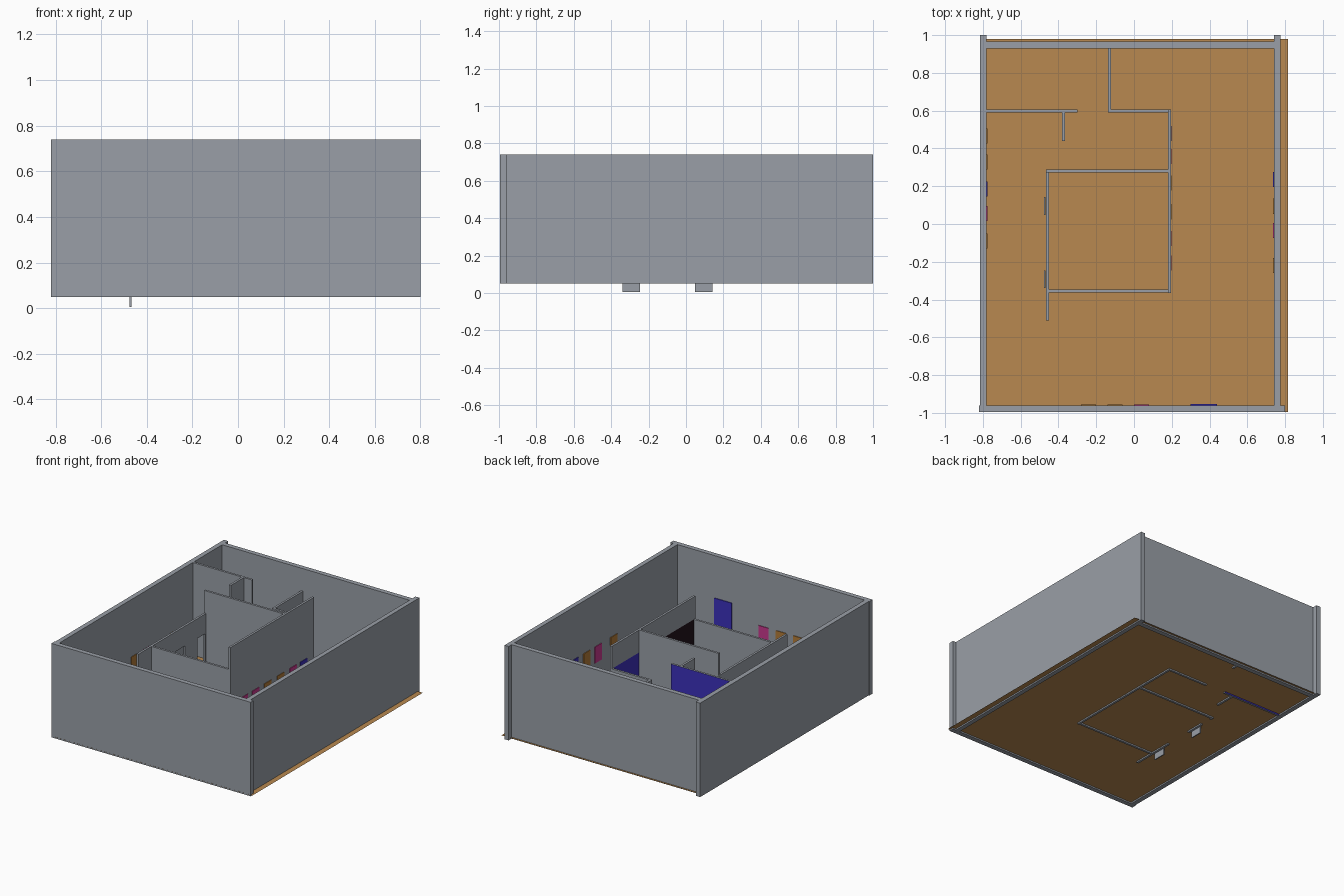
import bpy, bmesh

if "Cube" in bpy.data.objects:
    bpy.data.objects.remove(bpy.data.objects["Cube"])


def mat(name, r, g, b):
    m = bpy.data.materials.new(name)
    m.diffuse_color = (r, g, b, 1)
    m.use_nodes = True
    m.node_tree.nodes["Principled BSDF"].inputs["Base Color"].default_value = m.diffuse_color
    return m


GREY = mat("wall grey", 0.32, 0.345, 0.385)
FLOOR = mat("floor tan", 0.48, 0.25, 0.08)
BLUE = mat("blue", 0.045, 0.03, 0.50)
PINK = mat("magenta", 0.58, 0.04, 0.27)
BROWN = mat("picture brown", 0.45, 0.20, 0.04)
BLACK = mat("near black", 0.015, 0.006, 0.010)


def box(name, x, y, z, m, second=None, rule=None):
    """Box from (min, max) ranges; faces passing the rule get the second material."""
    bm = bmesh.new()
    bmesh.ops.create_cube(bm, size=1)
    for v in bm.verts:
        v.co = [r[0] if c < 0 else r[1] for c, r in zip(v.co, (x, y, z))]
    bm.normal_update()
    me = bpy.data.meshes.new(name)
    me.materials.append(m)
    if second:
        me.materials.append(second)
        for f in bm.faces:
            f.material_index = int(rule(f.normal))
    bm.to_mesh(me)
    bm.free()
    ob = bpy.data.objects.new(name, me)
    bpy.context.collection.objects.link(ob)
    return ob


Z0, MID, TOP = 0.05, 0.575, 0.74
T = 0.008  # half thickness of the inner walls

# floor sheet
bpy.ops.mesh.primitive_plane_add(size=1, location=(0.0075, -0.008, 0.06))
floor = bpy.context.object
floor.name = "floor"
floor.scale = (1.615, 1.976, 1)
floor.data.materials.append(FLOOR)

# outer walls
box("front_wall", (-0.82, 0.80), (-0.995, -0.96), (Z0, TOP), GREY)
box("back_wall", (-0.79, 0.75), (0.93, 0.965), (Z0, TOP), GREY)
box("left_wall", (-0.815, -0.78), (-0.965, 1.0), (Z0, TOP), GREY)
box("right_wall", (0.742, 0.775), (-0.965, 1.0), (Z0, TOP), GREY)


def wall_x(name, y, x0, x1, z0, z1, *extra):
    return box(name, (x0, x1), (y - T, y + T), (z0, z1), GREY, *extra)


def wall_y(name, x, y0, y1, z0, z1, *extra):
    return box(name, (x - T, x + T), (y0, y1), (z0, z1), GREY, *extra)


def faces_left(n):
    return n.x < -0.5


def faces_back(n):
    return n.y > 0.5


# full height partitions
wall_x("rear_left_partition", 0.597, -0.785, -0.30, Z0, TOP, BLUE, faces_back)
wall_y("partition_stub", -0.373, 0.44, 0.59, Z0, TOP)
wall_x("room_back_wall", 0.28, -0.465, 0.19, Z0, TOP)
# long partition: painted lower panels on its left side, grey band above
wall_y("long_partition_upper", 0.187, -0.365, 0.605, MID, TOP)
wall_y("long_partition_room", 0.187, -0.365, 0.28, Z0, MID, BLACK, faces_left)
wall_y("long_partition_rear", 0.187, 0.28, 0.605, Z0, MID, BLUE, faces_left)

# lower partitions
wall_x("room_front_wall", -0.355, -0.465, 0.185, Z0, MID)
wall_x("rear_partition", 0.597, -0.138, 0.185, Z0, MID)

# partitions with doorways
wall_y("rear_partition_lintel", -0.13, 0.59, 0.935, 0.43, MID)
wall_y("rear_partition_jamb", -0.13, 0.89, 0.935, Z0, 0.43)
wall_y("room_left_lintel", -0.458, -0.51, 0.285, 0.43, MID)
for y0, y1 in ((-0.51, -0.18), (0.03, 0.17), (0.26, 0.285)):
    wall_y("room_left_jamb", -0.458, y0, y1, Z0, 0.43)

# grey boards that hang below the left room wall
for y in (-0.293, 0.095):
    box("hanging_board", (-0.476, -0.468), (y - 0.047, y + 0.047), (0.005, 0.33), GREY)

# blue door on the inside of the front wall
box("front_door", (0.30, 0.44), (-0.961, -0.954), (Z0 + 0.012, 0.43), BLUE)

# pictures: (wall name, fixed range, runs along x?, z range, [(centre, colour)...])
W = 0.04
rows = (
    ("long_partition_picture", (0.194, 0.199), False, (0.20, 0.325),
     [(-0.206, PINK), (-0.077, PINK), (0.065, BROWN), (0.217, BROWN), (0.358, PINK), (0.48, BLUE)]),
    ("right_wall_picture", (0.737, 0.743), False, (0.235, 0.355),
     [(-0.22, BROWN), (-0.035, PINK), (0.094, BROWN), (0.235, BLUE)]),
    ("left_wall_picture", (-0.781, -0.775), False, (0.20, 0.32),
     [(-0.09, BROWN), (0.055, PINK), (0.186, BLUE), (0.328, BROWN), (0.465, BROWN)]),
    ("front_wall_picture", (-0.961, -0.955), True, (0.20, 0.325),
     [(0.04, PINK), (-0.10, BROWN), (-0.24, BROWN)]),
)
for name, fixed, along_x, zr, items in rows:
    for c, m in items:
        span = (c - W, c + W)
        box(name, span if along_x else fixed, fixed if along_x else span, zr, m)
